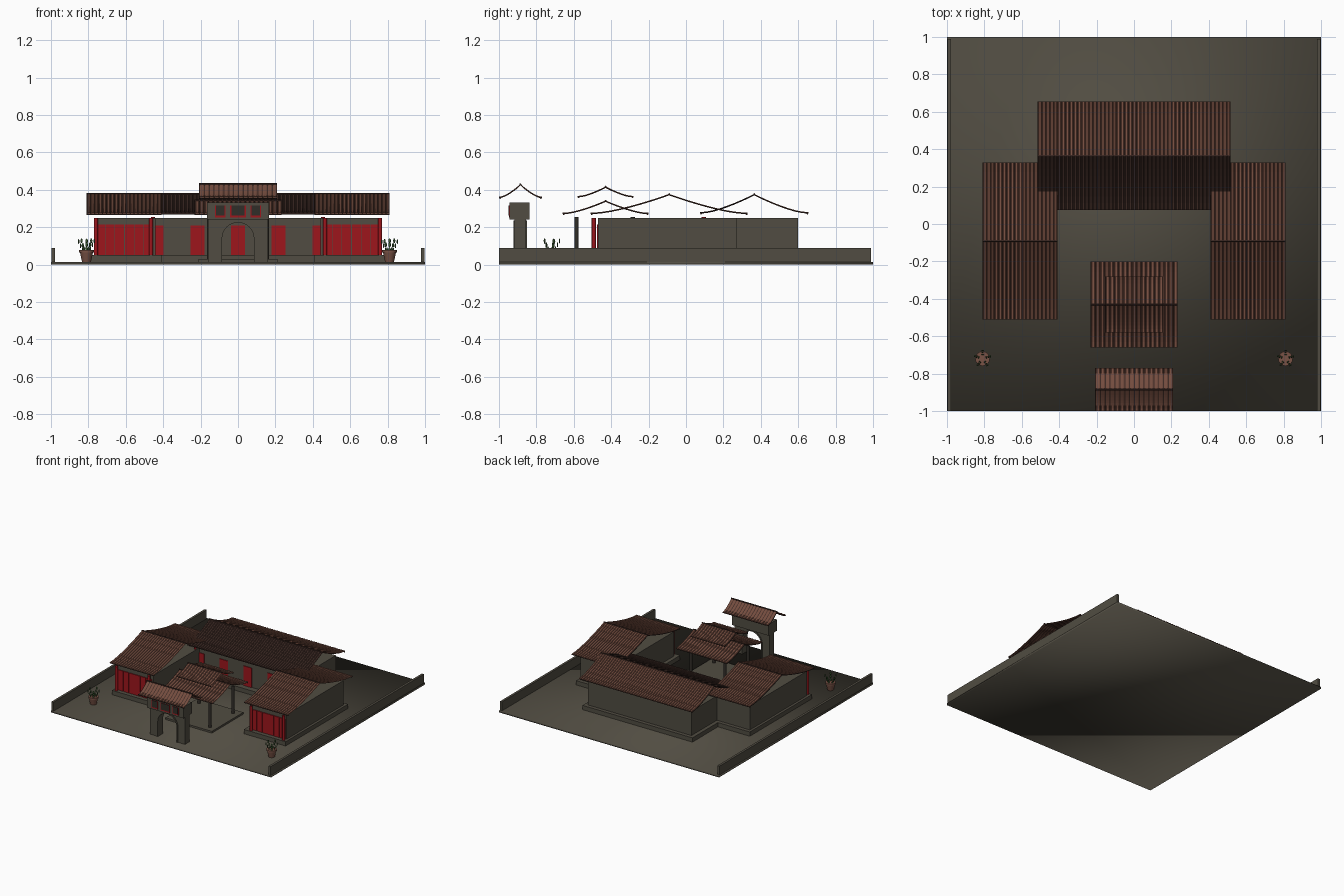
import bpy, bmesh, math, random
from mathutils import Vector, Matrix

random.seed(4)
cube = bpy.data.objects.get("Cube")
if cube:
    bpy.data.objects.remove(cube, do_unlink=True)


def material(name, color):
    m = bpy.data.materials.new(name)
    m.use_nodes = True
    m.diffuse_color = (*color, 1)
    bsdf = next(n for n in m.node_tree.nodes if n.type == 'BSDF_PRINCIPLED')
    bsdf.inputs["Base Color"].default_value = (*color, 1)
    bsdf.inputs["Roughness"].default_value = 0.9
    return m


STONE = material("grey stone", (0.082, 0.073, 0.054))
DARK = material("dark timber", (0.03, 0.026, 0.021))
TILE = material("brown roof tile", (0.175, 0.073, 0.049))
GROOVE = material("shaded roof groove", (0.045, 0.022, 0.017))
RED = material("red lacquer", (0.34, 0.008, 0.012))
CLAY = material("clay pot", (0.19, 0.085, 0.06))
GREEN = material("cactus green", (0.04, 0.095, 0.028))


def finish(name, bm, *mats, smooth=False):
    mesh = bpy.data.meshes.new(name)
    bm.to_mesh(mesh)
    bm.free()
    for m in mats:
        mesh.materials.append(m)
    if smooth:
        for p in mesh.polygons:
            p.use_smooth = True
    ob = bpy.data.objects.new(name, mesh)
    bpy.context.collection.objects.link(ob)
    return ob


def box(name, x, y, z, mat, smooth=False):
    """Box from (min, max) pairs."""
    bm = bmesh.new()
    bmesh.ops.create_cube(bm, size=1)
    for v in bm.verts:
        v.co = [a + (b - a) * (c + 0.5) for (a, b), c in zip((x, y, z), v.co)]
    return finish(name, bm, mat, smooth=smooth)


def tube(name, start, end, r1, mat, r2=None, sides=12):
    """Cylinder or cone between two points."""
    a, b = Vector(start), Vector(end)
    bm = bmesh.new()
    rot = (b - a).to_track_quat('Z', 'Y').to_matrix().to_4x4()
    bmesh.ops.create_cone(bm, cap_ends=True, segments=sides, radius1=r1,
                          radius2=r1 if r2 is None else r2, depth=(b - a).length,
                          matrix=Matrix.Translation((a + b) / 2) @ rot)
    ob = finish(name, bm, mat)
    for p in ob.data.polygons:
        p.use_smooth = len(p.vertices) == 4
    return ob


def extrude_outline(name, pts, y0, y1, mat):
    """Outline in the xz plane, extruded along y."""
    bm = bmesh.new()
    face = bm.faces.new([bm.verts.new((x, y0, z)) for x, z in pts])
    new = bmesh.ops.extrude_face_region(bm, geom=[face])["geom"]
    for v in new:
        if isinstance(v, bmesh.types.BMVert):
            v.co.y = y1
    bmesh.ops.recalc_face_normals(bm, faces=bm.faces)
    return finish(name, bm, mat)


def roof(name, cx, cy, w, d, ridge, eave, pitch=0.021, dark_front=False):
    """Concave gabled sheet of ribbed tiles, with ridge and eave bars."""
    ribs = round(w / pitch)
    step = w / ribs
    xs = []
    for i in range(ribs):
        for f, lift in ((0, 0), (0.2, 0), (0.35, 0.003), (0.85, 0.003)):
            xs.append((cx - w / 2 + (i + f) * step, lift))
    xs.append((cx + w / 2, 0))
    rows = [i / 8 for i in range(-8, 9)]

    def height(t):
        a = abs(t)
        return eave + (ridge - eave) * (1 - a) ** 1.45 + 0.012 * max(0, a - 0.8)

    bm = bmesh.new()
    grid = [[bm.verts.new((x, cy + t * d / 2, height(t) + lift)) for x, lift in xs]
            for t in rows]
    for j in range(len(rows) - 1):
        for i in range(len(xs) - 1):
            f = bm.faces.new((grid[j][i], grid[j][i + 1], grid[j + 1][i + 1], grid[j + 1][i]))
            groove = i % 4 == 0 or (dark_front and rows[j] < 0)
            f.material_index = 1 if groove else 0
    ob = finish(name, bm, TILE, GROOVE)
    solid = ob.modifiers.new("thickness", 'SOLIDIFY')
    solid.thickness = 0.005
    tube(name + "_ridge", (cx - w / 2, cy, ridge + 0.002), (cx + w / 2, cy, ridge + 0.002),
         0.005, GROOVE, sides=8)
    for s in (-1, 1):
        y = cy + s * (d / 2 - 0.006)
        tube(name + "_eave", (cx - w / 2, y, eave - 0.002), (cx + w / 2, y, eave - 0.002),
             0.005, GROOVE, sides=8)


# Courtyard ground and low side walls
box("ground", (-1, 1), (-1, 1), (0, 0.015), STONE, smooth=True)
for s in (-1, 1):
    box("boundary_wall", sorted((s * 0.978, s * 0.997)), (-1, 0.99), (0.015, 0.088), STONE)

# Main hall across the back
box("main_plinth", (-0.5, 0.5), (0.08, 0.63), (0.015, 0.05), STONE)
box("main_walls", (-0.47, 0.47), (0.13, 0.6), (0.05, 0.25), STONE)
for i in range(-2, 3):
    x = i * 0.217
    box("main_door", (x - 0.037, x + 0.037), (0.124, 0.13), (0.05, 0.21), RED)
roof("main_roof", 0, 0.365, 1.03, 0.58, 0.375, 0.275, dark_front=True)

# Side halls with red panelled fronts
for s in (-1, 1):
    box("side_plinth", sorted((s * 0.41, s * 0.79)), (-0.51, 0.3), (0.015, 0.05), STONE)
    box("side_walls", sorted((s * 0.44, s * 0.77)), (-0.47, 0.27), (0.05, 0.25), STONE)
    for i in range(6):
        x = s * (0.478 + i * 0.0515)
        box("side_door_panel", (x - 0.024, x + 0.024), (-0.477, -0.47), (0.05, 0.215), RED)
    for x in (0.465, 0.76):
        tube("side_pillar", (s * x, -0.493, 0.05), (s * x, -0.493, 0.25), 0.011, RED)
    tube("main_pillar", (s * 0.455, 0.095, 0.05), (s * 0.455, 0.095, 0.255), 0.011, RED)
    roof("side_roof", s * 0.61, -0.09, 0.4, 0.84, 0.375, 0.272)

# Open pavilion with two stacked roofs
box("pavilion_plinth", (-0.21, 0.21), (-0.64, -0.23), (0.015, 0.03), STONE)
for x in (-0.155, 0.155):
    for y in (-0.585, -0.285):
        tube("pavilion_pillar", (x, y, 0.03), (x, y, 0.255), 0.011, DARK)
roof("pavilion_lower_roof", 0, -0.43, 0.465, 0.46, 0.34, 0.272, 0.024)
roof("pavilion_upper_roof", 0, -0.43, 0.31, 0.3, 0.415, 0.362, 0.024)

# Gate: arched body, block above, roof
def arc(r, n=16):
    return [(r * math.cos(math.pi * i / n), 0.14 + r * math.sin(math.pi * i / n))
            for i in range(n + 1)]


opening = [(0.085, 0.015)] + arc(0.085) + [(-0.085, 0.015)]
rim = [(0.097, 0.015)] + arc(0.097) + [(-0.097, 0.015)]
extrude_outline("gate_arch", opening + [(-0.16, 0.015), (-0.16, 0.24), (0.16, 0.24), (0.16, 0.015)],
                -0.917, -0.855, STONE)
extrude_outline("gate_arch_trim", opening + rim[::-1], -0.921, -0.851, STONE)
box("gate_block", (-0.165, 0.165), (-0.943, -0.836), (0.24, 0.332), STONE)
for x, hw in ((-0.095, 0.028), (0, 0.042), (0.095, 0.028)):
    box("gate_panel", (x - hw, x + hw), (-0.947, -0.943), (0.252, 0.316), RED)
    box("gate_panel_board", (x - hw + 0.006, x + hw - 0.006), (-0.95, -0.947), (0.262, 0.316), DARK)
roof("gate_roof", 0, -0.885, 0.415, 0.23, 0.428, 0.358, 0.026)

# Potted cacti
for s in (-1, 1):
    px, py = s * 0.81, -0.72
    tube("pot", (px, py, 0.015), (px, py, 0.066), 0.024, CLAY, 0.035, 16)
    tube("pot_rim", (px, py, 0.064), (px, py, 0.077), 0.039, CLAY, sides=16)
    bm = bmesh.new()
    for k in range(5):
        ang = k * math.tau / 5 + 0.3
        for level in range(3):
            reach = 0.022 + 0.011 * level
            place = Matrix.Translation((px + reach * math.cos(ang), py + reach * math.sin(ang),
                                        0.085 + 0.022 * level - random.uniform(0, 0.008)))
            bmesh.ops.create_uvsphere(bm, u_segments=8, v_segments=6, radius=0.012,
                                      matrix=place @ Matrix.Rotation(ang, 4, 'Z')
                                      @ Matrix.Diagonal((0.3, 0.6, 1.1, 1)))
    finish("cactus", bm, GREEN, smooth=True)
